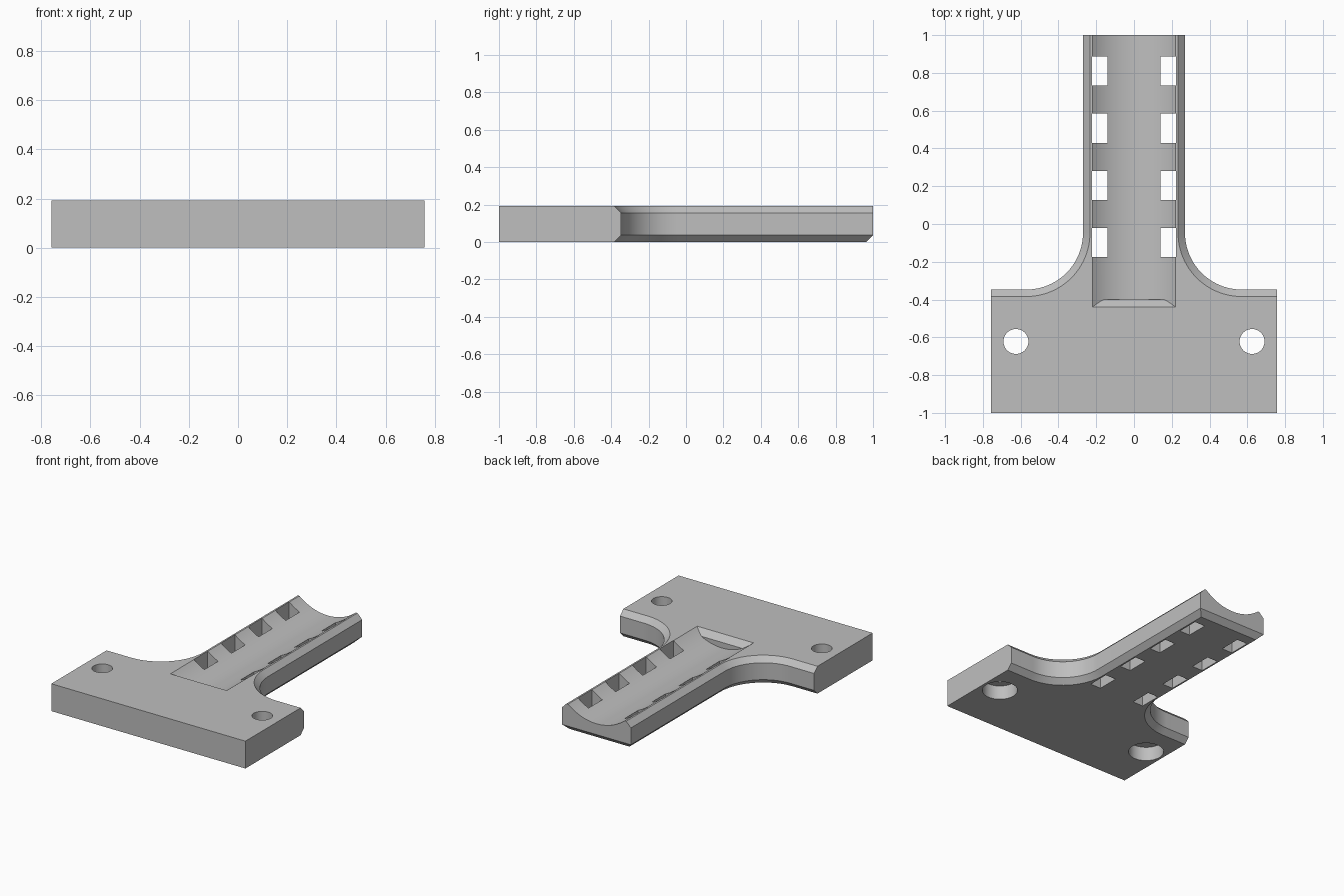
import bpy, bmesh
from math import sin, cos, pi, asin, sqrt
from mathutils import Matrix

if "Cube" in bpy.data.objects:
    bpy.data.objects.remove(bpy.data.objects["Cube"], do_unlink=True)

HEIGHT = 0.193      # plate thickness
BEVEL = 0.037       # chamfer along shoulders, neck and end
HALF_BASE = 0.758
HALF_NECK = 0.27
SHOULDER = -0.347
FILLET = 0.3

grey = bpy.data.materials.new("mid grey")
grey.use_nodes = True
grey.diffuse_color = (0.52, 0.52, 0.52, 1)
grey.node_tree.nodes["Principled BSDF"].inputs["Base Color"].default_value = grey.diffuse_color


def make_object(name, bm):
    bmesh.ops.recalc_face_normals(bm, faces=bm.faces)
    mesh = bpy.data.meshes.new(name)
    bm.to_mesh(mesh)
    bm.free()
    mesh.materials.append(grey)
    obj = bpy.data.objects.new(name, mesh)
    bpy.context.collection.objects.link(obj)
    return obj


def bridge(bm, a, b):
    for i in range(len(a)):
        j = (i + 1) % len(a)
        bm.faces.new((a[i], a[j], b[j], b[i]))


def outline(inset, end):
    """T-shaped outline with concave fillets, pulled in by inset."""
    r = FILLET + inset
    cx, cy = HALF_NECK + FILLET, SHOULDER + FILLET
    half = [(HALF_BASE, -1), (HALF_BASE, SHOULDER - inset)]
    for i in range(25):
        a = -pi / 2 - i / 24 * pi / 2
        half.append((cx + r * cos(a), cy + r * sin(a)))
    half.append((HALF_NECK - inset, end))
    return half + [(-x, y) for x, y in reversed(half)]


# Plate: stacked outlines give the chamfered edges
bm = bmesh.new()
levels = [(0, BEVEL, 1 - BEVEL), (BEVEL, 0, 1), (HEIGHT - BEVEL, 0, 1), (HEIGHT, BEVEL, 1)]
rings = [[bm.verts.new((x, y, z)) for x, y in outline(inset, end)] for z, inset, end in levels]
for low, high in zip(rings, rings[1:]):
    bridge(bm, low, high)
bm.faces.new(rings[0])
bm.faces.new(rings[-1])
plate = make_object("t_shaped_plate", bm)

# Trough cutter: round-bottomed channel with a sloped lip at its closed end
R, RIM, LIP = 0.344, 0.22, 0.16
axis = sqrt(R * R - RIM * RIM)
a0, a1 = asin(RIM / R), asin(LIP / R)
lip_depth = R * cos(a1) - axis
side = [a0 + (a1 - a0) * i / 4 for i in range(4)]
angles = [-a for a in side] + [-a1 + 2 * a1 * i / 20 for i in range(21)] + side[::-1]
profile = [(R * sin(a), R * cos(a) - axis) for a in angles]
profile = [(-RIM, -0.1)] + profile + [(RIM, -0.1)]
bm = bmesh.new()
front = [bm.verts.new((x, -0.44 + min(d, lip_depth), HEIGHT - d)) for x, d in profile]
back = [bm.verts.new((x, 1.1, HEIGHT - d)) for x, d in profile]
bridge(bm, front, back)
bm.faces.new(front[:6] + front[-6:])
bm.faces.new(front[5:-5])
bm.faces.new(back)
cutters = [make_object("trough_cutter", bm)]

# Tie slot cutters: four rectangular openings down each side of the trough
bm = bmesh.new()
for s in (-1, 1):
    for i in range(4):
        place = Matrix.Translation((s * 0.181, 0.81 - 0.303 * i, 0.1))
        bmesh.ops.create_cube(bm, size=1, matrix=place @ Matrix.Diagonal((0.082, 0.154, 0.5, 1)))
cutters.append(make_object("slot_cutter", bm))


# Screw hole cutters: through holes with wider recesses from below
def hole_cutter(name, radius, low, high):
    bm = bmesh.new()
    for s in (-1, 1):
        bmesh.ops.create_cone(bm, cap_ends=True, segments=48, radius1=radius, radius2=radius,
                              depth=high - low,
                              matrix=Matrix.Translation((s * 0.625, -0.622, (low + high) / 2)))
    return make_object(name, bm)


cutters.append(hole_cutter("screw_hole_cutter", 0.066, -0.1, 0.3))
cutters.append(hole_cutter("recess_cutter", 0.115, -0.1, 0.1))

# Cut everything out of the plate
bpy.ops.object.select_all(action="DESELECT")
bpy.context.view_layer.objects.active = plate
plate.select_set(True)
for cutter in cutters:
    cutter.hide_render = True
    mod = plate.modifiers.new(cutter.name, "BOOLEAN")
    mod.operation = "DIFFERENCE"
    mod.solver = "EXACT"
    mod.object = cutter
    bpy.ops.object.modifier_apply(modifier=mod.name)
for cutter in cutters:
    bpy.data.objects.remove(cutter, do_unlink=True)

bpy.ops.object.shade_smooth_by_angle(angle=pi / 7)
